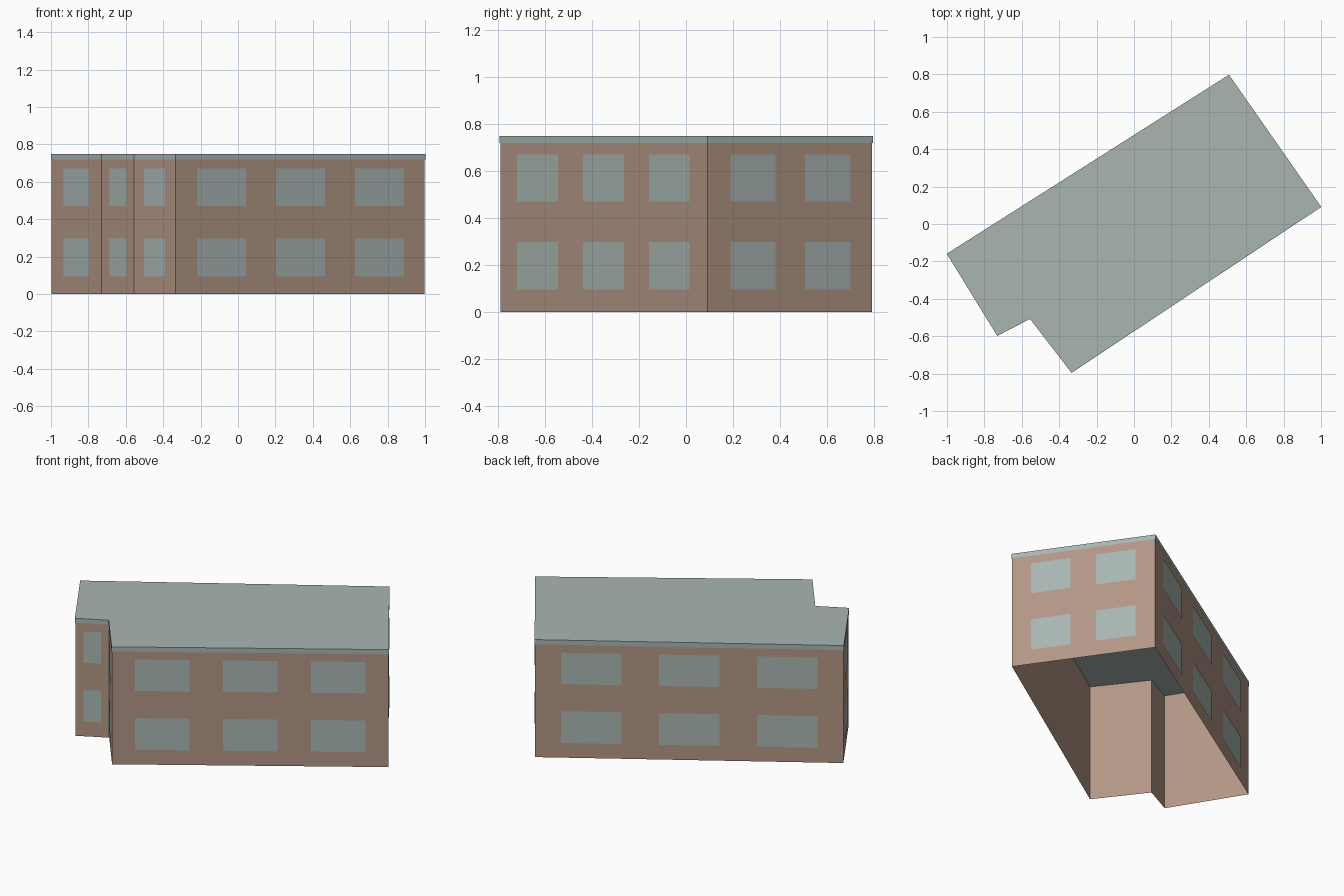
import bpy
import bmesh
from mathutils import Vector

cube = bpy.data.objects.get("Cube")
if cube:
    bpy.data.objects.remove(cube, do_unlink=True)

HEIGHT = 0.75
BAND = 0.03
GAP = 0.003
FLOORS = [(0.095, 0.297), (0.47, 0.67)]

# Footprint corners, counter-clockwise
CORNERS = [Vector(p) for p in [(-0.997, -0.16), (-0.73, -0.594), (-0.555, -0.504),
                               (-0.333, -0.792), (0.997, 0.092), (0.507, 0.794)]]
# Window centres and width along each wall, as fractions of its length
SINGLE = ([0.5], 0.51)
PAIR = ([0.273, 0.727], 0.275)
TRIPLE = ([0.182, 0.5, 0.818], 0.197)
LAYOUT = [SINGLE, SINGLE, SINGLE, TRIPLE, PAIR, TRIPLE]


def material(name, colour):
    mat = bpy.data.materials.new(name)
    mat.use_nodes = True
    mat.diffuse_color = colour
    mat.node_tree.nodes["Principled BSDF"].inputs["Base Color"].default_value = colour
    return mat


def finish(name, bm, mat):
    mesh = bpy.data.meshes.new(name)
    bm.to_mesh(mesh)
    bm.free()
    mesh.materials.append(mat)
    obj = bpy.data.objects.new(name, mesh)
    bpy.context.collection.objects.link(obj)
    return obj


def quad(bm, a, b, low, high):
    """Upright rectangle over the ground line a-b."""
    return bm.faces.new([bm.verts.new((p.x, p.y, z))
                         for p, z in [(a, low), (b, low), (b, high), (a, high)]])


def outward(a, b):
    d = (b - a).normalized()
    return Vector((d.y, -d.x))


def offset_outline(points, dist):
    """Mitred outline moved outward by dist."""
    result = []
    for i, p in enumerate(points):
        n1 = outward(points[i - 1], p)
        n2 = outward(p, points[(i + 1) % len(points)])
        result.append(p + (n1 + n2) * dist / (1 + n1.dot(n2)))
    return result


def edges_of(points):
    return list(zip(points, points[1:] + points[:1]))


brick = material("brown_wall", (0.445, 0.305, 0.235, 1))
grey = material("grey_green", (0.393, 0.468, 0.448, 1))

# Wall shell, open underneath
bm = bmesh.new()
for a, b in edges_of(CORNERS):
    quad(bm, a, b, 0, HEIGHT - 0.001)
bmesh.ops.remove_doubles(bm, verts=bm.verts, dist=0.0001)
finish("walls", bm, brick)

# Flat roof with a shallow fascia band
bm = bmesh.new()
rim = offset_outline(CORNERS, GAP)
for a, b in edges_of(rim):
    quad(bm, a, b, HEIGHT - BAND, HEIGHT)
bm.faces.new([bm.verts.new((p.x, p.y, HEIGHT)) for p in rim])
bmesh.ops.remove_doubles(bm, verts=bm.verts, dist=0.0001)
finish("roof", bm, grey)

# Window plates on every wall, two floors
bm = bmesh.new()
for (a, b), (centres, width) in zip(edges_of(CORNERS), LAYOUT):
    push = outward(a, b) * GAP
    for c in centres:
        start = a.lerp(b, c - width / 2) + push
        end = a.lerp(b, c + width / 2) + push
        for low, high in FLOORS:
            quad(bm, start, end, low, high)
finish("windows", bm, grey)
